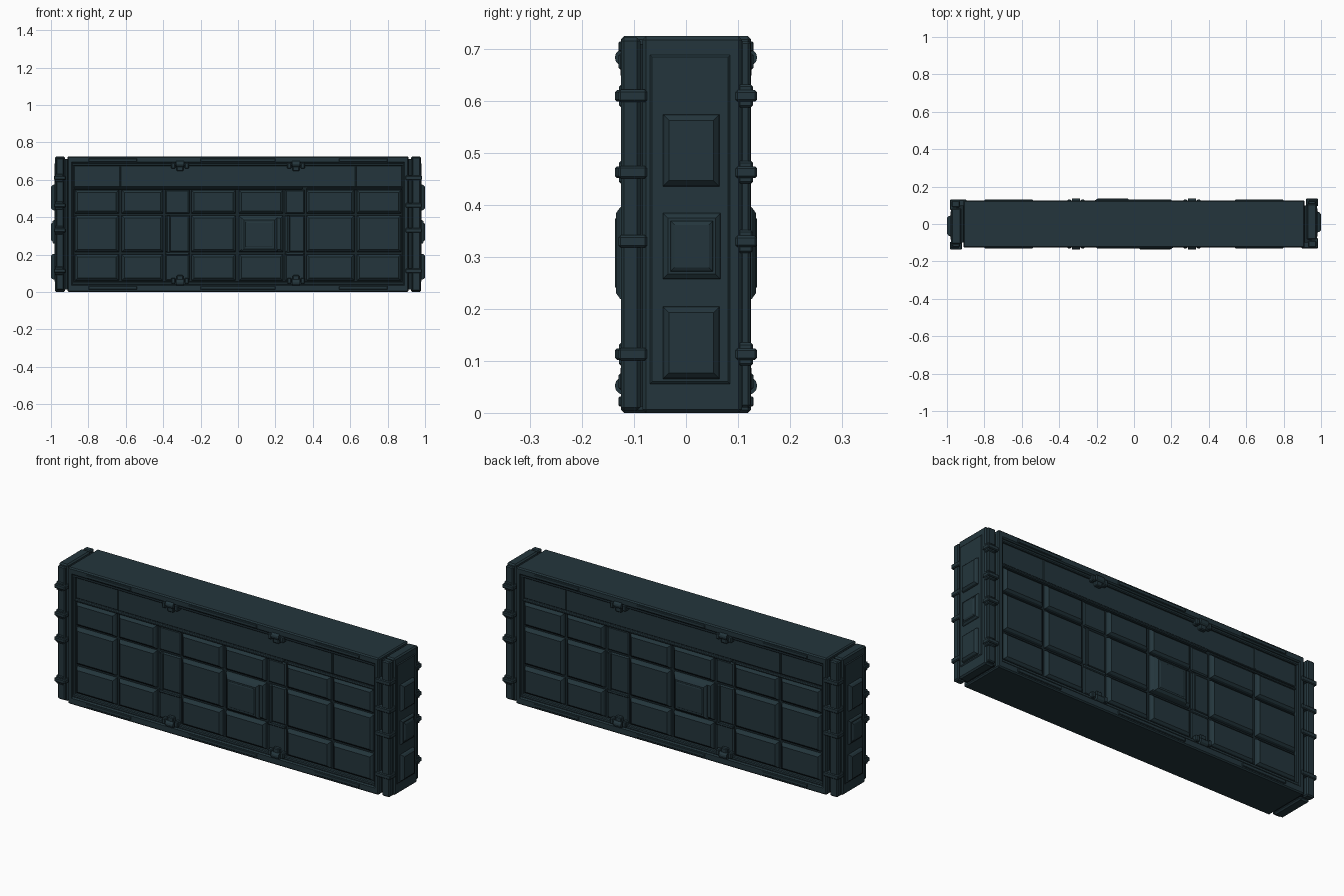
import bpy, bmesh
from math import pi
from mathutils import Matrix

if "Cube" in bpy.data.objects:
    bpy.data.objects.remove(bpy.data.objects["Cube"])


def material(name, col):
    m = bpy.data.materials.new(name)
    m.use_nodes = True
    m.diffuse_color = (*col, 1)
    m.node_tree.nodes["Principled BSDF"].inputs["Base Color"].default_value = (*col, 1)
    return m


TEAL = material("dark teal metal", (0.017, 0.036, 0.045))
DARK = material("shadow gap teal", (0.009, 0.019, 0.024))
TURN = Matrix.Rotation(pi, 4, 'Z')


def finish(name, bm, mat, turned):
    bmesh.ops.recalc_face_normals(bm, faces=bm.faces)
    mesh = bpy.data.meshes.new(name)
    bm.to_mesh(mesh)
    bm.free()
    mesh.materials.append(mat)
    ob = bpy.data.objects.new(name, mesh)
    bpy.context.collection.objects.link(ob)
    # second copy turned half way round for the opposite side
    if turned:
        twin = mesh.copy()
        twin.transform(TURN)
        bpy.context.collection.objects.link(bpy.data.objects.new(name + "_opposite", twin))
    return ob


def box(name, x, y, z, bevel=0.005, mat=TEAL, turned=True):
    bm = bmesh.new()
    bmesh.ops.create_cube(bm, size=1)
    for v in bm.verts:
        v.co = [(r[0] + r[1]) / 2 + c * (r[1] - r[0]) for r, c in zip((x, y, z), v.co)]
    if bevel:
        bmesh.ops.bevel(bm, geom=bm.edges[:], offset=bevel, segments=1, affect='EDGES')
    return finish(name, bm, mat, turned)


def raised(name, axis, a, z, base, top, slope, mat=TEAL):
    """Raised panel with sloping rim; axis 'Y' faces the front, 'X' faces the end."""
    bm = bmesh.new()
    rings = []
    mid = base + (top - base) * 0.6
    for depth, s in ((base, 0), (mid, slope * 0.3), (top, slope)):
        ring = []
        for p, q in ((a[0] + s, z[0] + s), (a[1] - s, z[0] + s),
                     (a[1] - s, z[1] - s), (a[0] + s, z[1] - s)):
            ring.append(bm.verts.new((p, depth, q) if axis == 'Y' else (depth, p, q)))
        rings.append(ring)
    bm.faces.new(rings[0])
    bm.faces.new(rings[-1])
    for lo, hi in zip(rings, rings[1:]):
        for i in range(4):
            j = (i + 1) % 4
            bm.faces.new((lo[i], lo[j], hi[j], hi[i]))
    return finish(name, bm, mat, True)


# Inner core and outer frame
box("core", (-0.95, 0.95), (-0.1, 0.1), (0.012, 0.71), 0, DARK, False)
box("top_beam", (-0.912, 0.912), (-0.125, 0.125), (0.688, 0.725), 0.006, turned=False)
box("bottom_beam", (-0.912, 0.912), (-0.125, 0.125), (0, 0.04), 0.006, turned=False)
for side in (-1, 1):
    xs = sorted((side * 0.886, side * 0.912))
    box("side_post", xs, (-0.125, 0.125), (0.005, 0.72), 0.005, turned=False)

# Inner step of the frame on each face
box("upper_lip", (-0.89, 0.89), (-0.117, -0.095), (0.674, 0.69), 0.004)
box("lower_lip", (-0.89, 0.89), (-0.117, -0.095), (0.038, 0.056), 0.004)
for x0 in (-0.89, 0.876):
    box("side_lip", (x0, x0 + 0.014), (-0.117, -0.095), (0.05, 0.68), 0.004)

# Panel grid
columns = [(-0.872, -0.637), (-0.622, -0.4), (-0.25, -0.012),
           (0.004, 0.242), (0.365, 0.622), (0.636, 0.872)]
rows = [(0.06, 0.202), (0.214, 0.41), (0.42, 0.545)]
for c in columns:
    for r in rows:
        raised("wall_panel", 'Y', c, r, -0.099, -0.121, 0.014)

# Sunken channels with cross bars
for c in ((-0.388, -0.26), (0.252, 0.355)):
    for r in rows:
        raised("channel_panel", 'Y', c, r, -0.099, -0.107, 0.006)
    box("channel_bar", c, (-0.112, -0.098), (0.196, 0.214), 0.004)
    box("channel_rib", (c[0] + 0.008, c[0] + 0.026), (-0.115, -0.098), (0.21, 0.41), 0.004)

# Square hatch
raised("square_hatch", 'Y', (0.016, 0.212), (0.215, 0.4), -0.115, -0.135, 0.016)
raised("hatch_inset", 'Y', (0.04, 0.188), (0.239, 0.376), -0.134, -0.137, 0.006)

# Upper band and the ledge under it
box("upper_band", (-0.876, 0.876), (-0.107, -0.095), (0.562, 0.676), 0.003)
box("long_ledge", (-0.876, 0.345), (-0.118, -0.095), (0.548, 0.562), 0.004)
box("short_ledge", (0.365, 0.876), (-0.114, -0.095), (0.545, 0.556), 0.004)
for x in (-0.63, 0.63):
    box("band_rib", (x - 0.004, x + 0.004), (-0.111, -0.1), (0.565, 0.674), 0.002)

# Pads along the beams
for x in ((-0.2, 0.2), (-0.8, -0.54), (0.54, 0.8)):
    for z in (0.012, 0.695):
        box("beam_pad", x, (-0.13, -0.12), (z, z + 0.02), 0.003)

# Hinges
for x in (-0.31, 0.31):
    for z, inward in ((0.684, -1), (0.052, 1)):
        bm = bmesh.new()
        bmesh.ops.create_cone(bm, cap_ends=True, segments=12, radius1=0.017,
                              radius2=0.017, depth=0.045,
                              matrix=Matrix.Translation((x, -0.12, z)) @ Matrix.Rotation(pi / 2, 4, 'Y'))
        finish("hinge_barrel", bm, TEAL, True)
        zs = sorted((z, z + inward * 0.038))
        box("hinge_leaf", (x - 0.018, x + 0.018), (-0.126, -0.1), zs, 0.004)
        for dx in (-0.036, 0.036):
            zs = sorted((z - inward * 0.008, z + inward * 0.024))
            box("hinge_lug", (x + dx - 0.011, x + dx + 0.011), (-0.13, -0.1), zs, 0.004)

# End caps
box("end_cap", (0.924, 0.978), (-0.084, 0.108), (0, 0.725), 0.007)
box("end_front_strip", (0.93, 0.976), (-0.125, -0.088), (0.004, 0.722), 0.006)
box("end_back_strip", (0.93, 0.972), (0.104, 0.124), (0.01, 0.716), 0.005)
raised("end_plate", 'X', (-0.07, 0.086), (0.055, 0.69), 0.975, 0.982, 0.005)

# End panels
raised("end_panel", 'X', (-0.045, 0.065), (0.435, 0.575), 0.98, 1.0, 0.012)
raised("end_panel", 'X', (-0.045, 0.065), (0.065, 0.205), 0.98, 1.0, 0.012)
raised("end_hatch", 'X', (-0.045, 0.067), (0.257, 0.385), 0.98, 0.993, 0.01)
raised("end_hatch_inset", 'X', (-0.03, 0.052), (0.272, 0.37), 0.992, 1.0, 0.008)

# Clasps joining caps to the wall
for z in (0.113, 0.33, 0.463, 0.61):
    box("front_clasp", (0.895, 0.984), (-0.13, -0.075), (z - 0.012, z + 0.012), 0.004)
    box("back_clasp", (0.92, 0.984), (0.095, 0.137), (z - 0.011, z + 0.011), 0.004)
    box("clasp_keeper", (0.935, 0.979), (0.1, 0.129), (z - 0.022, z + 0.022), 0.004)
